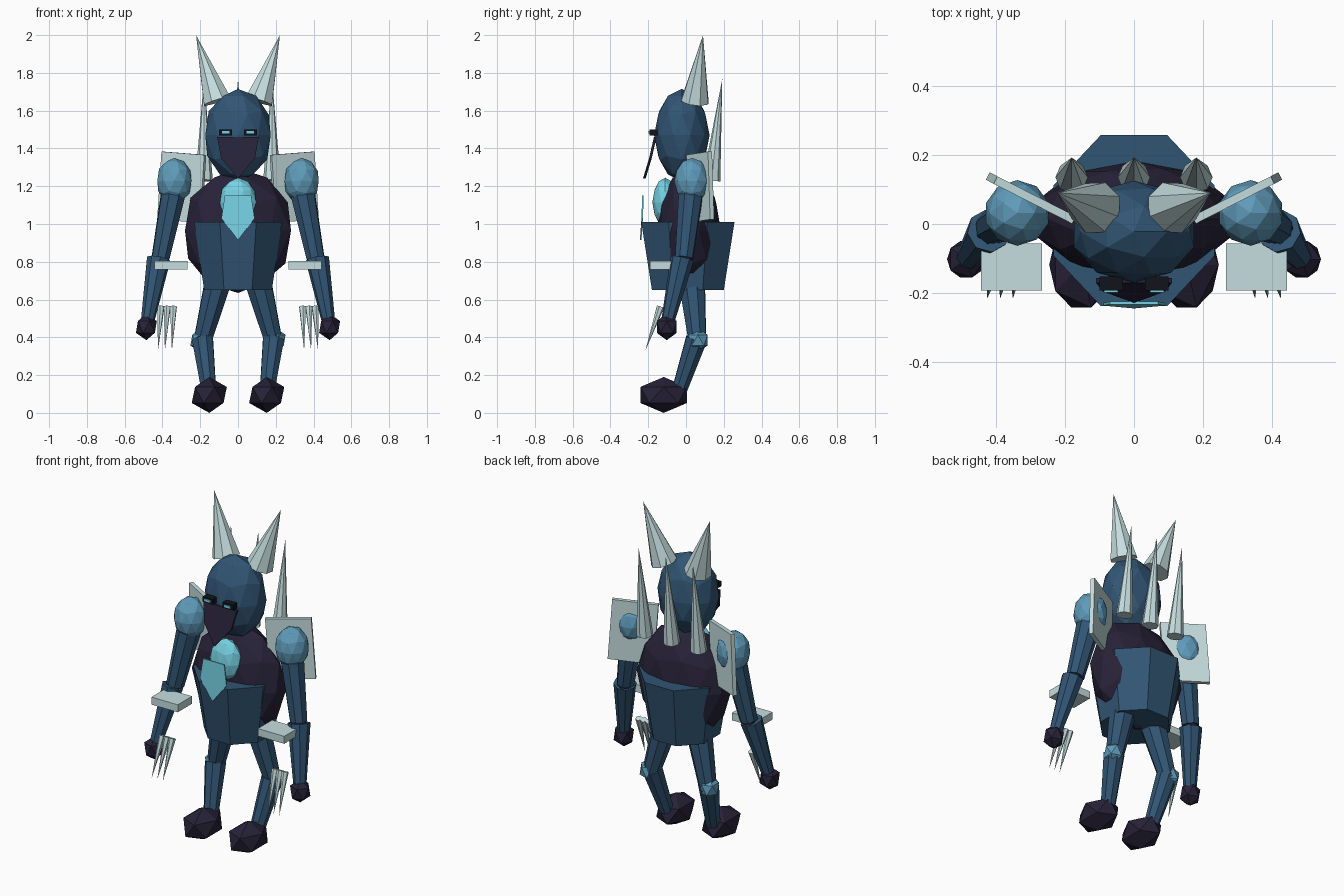
import bpy, bmesh, math
from mathutils import Vector, Matrix

if "Cube" in bpy.data.objects:
    bpy.data.objects.remove(bpy.data.objects["Cube"])


def srgb(h):
    out = []
    for i in (0, 2, 4):
        c = int(h[i:i + 2], 16) / 255
        out.append(c / 12.92 if c <= 0.04045 else ((c + 0.055) / 1.055) ** 2.4)
    return (*out, 1)


def material(name, h):
    m = bpy.data.materials.new(name)
    m.diffuse_color = srgb(h)
    m.use_nodes = True
    m.node_tree.nodes["Principled BSDF"].inputs["Base Color"].default_value = m.diffuse_color
    return m


BLUE = material("steel blue", "315574")
DARK = material("dark purple", "272238")
PAD = material("light blue", "5F9BBA")
PALE = material("pale bone", "C6DEDF")
CYAN = material("cyan", "76D2E4")
BLACK = material("black", "12141C")


def finish(name, bm, mat):
    bmesh.ops.recalc_face_normals(bm, faces=bm.faces)
    me = bpy.data.meshes.new(name)
    bm.to_mesh(me)
    bm.free()
    me.materials.append(mat)
    ob = bpy.data.objects.new(name, me)
    bpy.context.collection.objects.link(ob)
    return ob


def ball(name, loc, radii, mat, sub=2):
    bm = bmesh.new()
    bmesh.ops.create_icosphere(bm, subdivisions=sub, radius=1)
    bmesh.ops.transform(bm, matrix=Matrix.Translation(loc) @ Matrix.Diagonal((*radii, 1)), verts=bm.verts)
    return finish(name, bm, mat)


def limb(name, a, b, r1, r2, mat, sides=8):
    """Tapered cylinder, or cone when r2 is 0, from point a to point b."""
    a, b = Vector(a), Vector(b)
    d = b - a
    bm = bmesh.new()
    bmesh.ops.create_cone(bm, cap_ends=True, segments=sides, radius1=r1, radius2=r2, depth=d.length)
    rot = d.to_track_quat('Z', 'Y').to_matrix().to_4x4()
    bmesh.ops.transform(bm, matrix=Matrix.Translation((a + b) / 2) @ rot, verts=bm.verts)
    bmesh.ops.remove_doubles(bm, verts=bm.verts, dist=1e-5)
    return finish(name, bm, mat)


def box(name, loc, size, mat, rot_y=0, rot_z=0):
    bm = bmesh.new()
    bmesh.ops.create_cube(bm, size=1)
    m = (Matrix.Translation(loc) @ Matrix.Rotation(rot_z, 4, 'Z')
         @ Matrix.Rotation(rot_y, 4, 'Y') @ Matrix.Diagonal((*size, 1)))
    bmesh.ops.transform(bm, matrix=m, verts=bm.verts)
    return finish(name, bm, mat)


def plate(name, pts, thick, mat):
    """Flat outline extruded backwards."""
    bm = bmesh.new()
    f = bm.faces.new([bm.verts.new(p) for p in pts])
    ext = bmesh.ops.extrude_face_region(bm, geom=[f])
    moved = [v for v in ext["geom"] if isinstance(v, bmesh.types.BMVert)]
    bmesh.ops.translate(bm, vec=(0, thick, 0), verts=moved)
    return finish(name, bm, mat)


# Torso and octagonal skirt
ball("torso", (0, 0.015, 0.965), (0.295, 0.17, 0.33), DARK)
bm = bmesh.new()
bmesh.ops.create_cone(bm, cap_ends=True, segments=8, radius1=0.199, radius2=0.258, depth=0.36)
bmesh.ops.rotate(bm, verts=bm.verts, matrix=Matrix.Rotation(math.pi / 8, 3, 'Z'))
bmesh.ops.transform(bm, matrix=Matrix.Translation((0, 0.01, 0.83)) @ Matrix.Diagonal((0.975, 1.035, 1, 1)),
                    verts=bm.verts)
finish("skirt", bm, BLUE)

# Chest gem and pendant
ball("chest_gem", (0, -0.11, 1.115), (0.1, 0.068, 0.13), CYAN)
plate("pendant", [(-0.07, -0.232, 1.15), (0.07, -0.232, 1.15), (0.088, -0.236, 1.03),
                  (0, -0.244, 0.915), (-0.088, -0.236, 1.03)], 0.008, CYAN)

# Head and mask
ball("head", (0, -0.022, 1.47), (0.182, 0.147, 0.245), BLUE)
plate("mask", [(-0.11, -0.17, 1.46), (0.11, -0.17, 1.46), (0.09, -0.195, 1.35),
               (0, -0.228, 1.24), (-0.09, -0.195, 1.35)], 0.014, DARK)

# Back spikes
for x in (-0.18, 0, 0.18):
    limb("back_spike", (x, 0.135, 1.23), (x, 0.192, 1.768), 0.047, 0, PALE)

# Mirrored parts
for s, side in ((-1, "left"), (1, "right")):
    def n(part):
        return side + "_" + part

    box(n("eye_frame"), (s * 0.066, -0.172, 1.485), (0.068, 0.04, 0.032), BLACK)
    box(n("eye"), (s * 0.066, -0.194, 1.485), (0.04, 0.008, 0.014), CYAN)
    limb(n("horn"), (s * 0.111, 0.047, 1.65), (s * 0.222, 0.09, 2.0), 0.078, 0, PALE)

    # Shoulders and arms
    ball(n("shoulder"), (s * 0.337, 0.032, 1.228), (0.095, 0.095, 0.122), PAD)
    box(n("shoulder_shield"), (s * 0.298, 0.075, 1.195), (0.255, 0.024, 0.36), PALE,
        -s * math.radians(4), s * math.radians(27))
    limb(n("upper_arm"), (s * 0.335, 0.03, 1.2), (s * 0.41, -0.01, 0.82), 0.07, 0.05, BLUE)
    ball(n("elbow"), (s * 0.415, -0.012, 0.81), (0.05, 0.05, 0.04), DARK, 1)
    limb(n("forearm"), (s * 0.42, -0.02, 0.815), (s * 0.478, -0.095, 0.49), 0.063, 0.036, BLUE)
    ball(n("hand"), (s * 0.485, -0.102, 0.455), (0.062, 0.062, 0.07), DARK, 1)
    box(n("arm_guard"), (s * 0.354, -0.124, 0.782), (0.175, 0.135, 0.045), PALE)
    for i in range(3):
        limb(n("claw"), (s * (0.342 + 0.033 * i), -0.135, 0.562),
             (s * (0.35 + 0.037 * i), -0.215, 0.33), 0.02, 0, PALE, 6)

    # Legs and feet
    limb(n("thigh"), (s * 0.105, 0.03, 0.7), (s * 0.188, 0.06, 0.38), 0.075, 0.05, BLUE)
    ball(n("knee"), (s * 0.2, 0.063, 0.385), (0.058, 0.06, 0.064), PAD, 1)
    limb(n("shin"), (s * 0.188, 0.055, 0.39), (s * 0.155, -0.035, 0.12), 0.06, 0.042, BLUE)
    ball(n("foot"), (s * 0.152, -0.118, 0.095), (0.104, 0.145, 0.095), DARK, 1)
